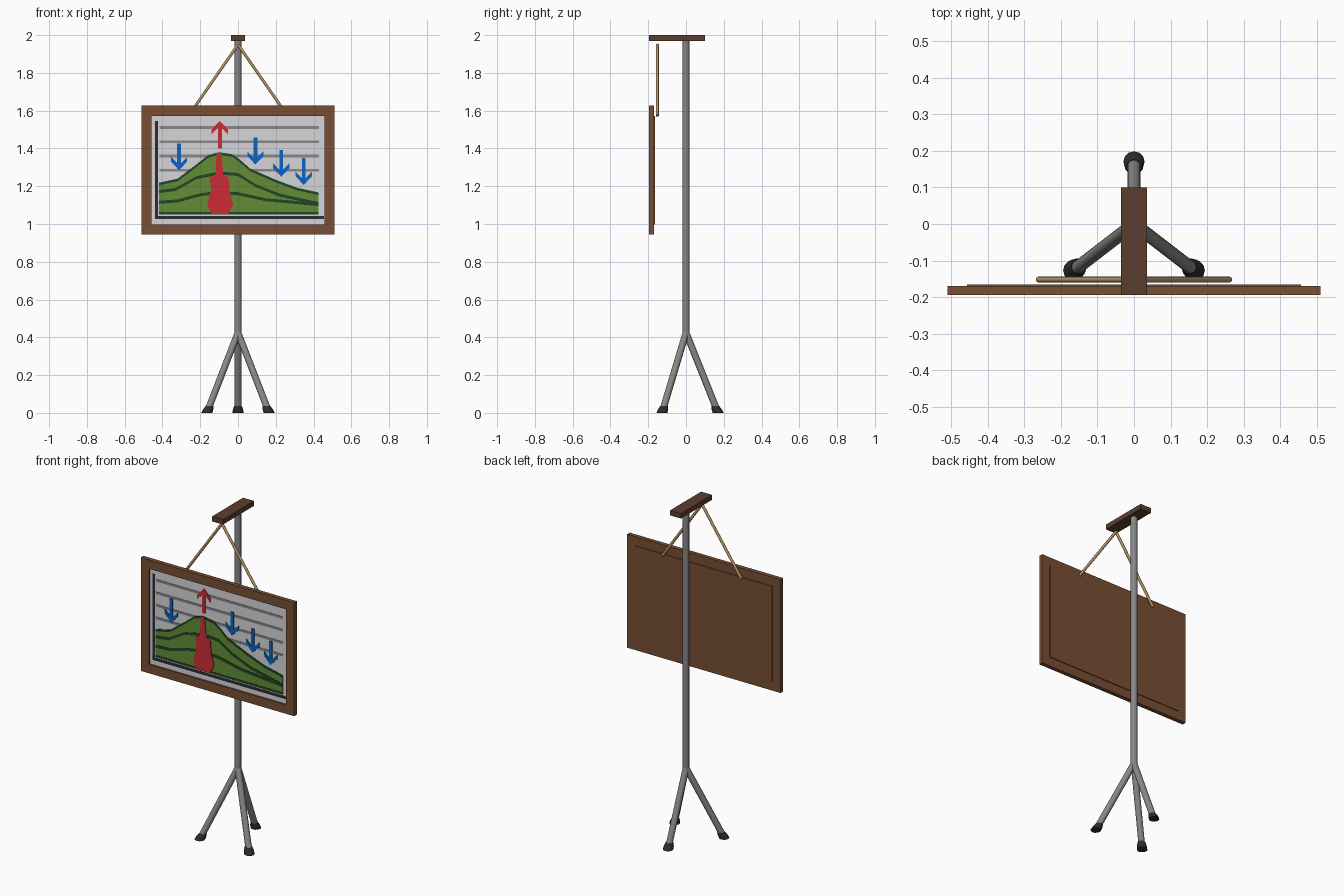
import bpy, bmesh, math
from mathutils import Vector

if "Cube" in bpy.data.objects:
    bpy.data.objects.remove(bpy.data.objects["Cube"])


def mat(name, hexcol):
    def lin(c):
        c /= 255
        return c / 12.92 if c <= 0.04045 else ((c + 0.055) / 1.055) ** 2.4
    m = bpy.data.materials.new(name)
    m.diffuse_color = [lin((hexcol >> s) & 255) for s in (16, 8, 0)] + [1]
    m.use_nodes = True
    m.node_tree.nodes["Principled BSDF"].inputs["Base Color"].default_value = m.diffuse_color
    return m


WOOD = mat("frame brown", 0x784F34)
DARKWOOD = mat("dark brown", 0x5C3D2E)
GREY = mat("metal grey", 0x888888)
BLACK = mat("near black", 0x2C2C2F)
ROPE = mat("rope tan", 0xB89765)
PAPER = mat("pale paper", 0xD6D6DA)
GREEN = mat("grass green", 0x628C35)
DKGREEN = mat("dark green", 0x1F4725)
RED = mat("magma red", 0xCC2B36)
BLUE = mat("arrow blue", 0x0B62C4)


def finish(name, bm, material, smooth=False):
    bmesh.ops.recalc_face_normals(bm, faces=bm.faces)
    me = bpy.data.meshes.new(name)
    if smooth:                       # round sides smooth, end caps flat
        for f in bm.faces:
            f.smooth = len(f.verts) == 4
        for e in bm.edges:
            e.smooth = all(f.smooth for f in e.link_faces)
    bm.to_mesh(me)
    bm.free()
    me.materials.append(material)
    ob = bpy.data.objects.new(name, me)
    bpy.context.collection.objects.link(ob)
    return ob


def box(name, lo, hi, material):
    bm = bmesh.new()
    bmesh.ops.create_cube(bm, size=1)
    for v in bm.verts:
        v.co = [(a + b) / 2 + c * (b - a) for a, b, c in zip(lo, hi, v.co)]
    return finish(name, bm, material)


def loft(name, rings, material):
    """Closed tube through rings of points."""
    bm = bmesh.new()
    loops = [[bm.verts.new(p) for p in r] for r in rings]
    n = len(loops[0])
    for a, b in zip(loops, loops[1:]):
        for i in range(n):
            bm.faces.new((a[i], a[(i + 1) % n], b[(i + 1) % n], b[i]))
    bm.faces.new(loops[0])
    bm.faces.new(loops[-1])
    return finish(name, bm, material, True)


def rod(name, a, b, r, material, n=16):
    a, b = Vector(a), Vector(b)
    q = (b - a).to_track_quat('Z', 'Y')
    circle = [q @ Vector((r * math.cos(t), r * math.sin(t), 0))
              for t in (math.tau * i / n for i in range(n))]
    return loft(name, [[p + c for c in circle] for p in (a, b)], material)


def plate(name, pts, y, material, depth=0.003):
    """Thin flat plate in the x-z plane with its front at y."""
    bm = bmesh.new()
    f = bm.faces.new([bm.verts.new((x, y, z)) for x, z in pts])
    r = bmesh.ops.extrude_face_region(bm, geom=[f])
    for v in r['geom']:
        if isinstance(v, bmesh.types.BMVert):
            v.co.y += depth
    return finish(name, bm, material)


def rect(name, x0, x1, z0, z1, y, material):
    return plate(name, [(x0, z0), (x1, z0), (x1, z1), (x0, z1)], y, material)


def band(name, pts, w, y, material):
    return plate(name, [(x, z + w) for x, z in pts] +
                 [(x, z - w) for x, z in reversed(pts)], y, material)


def arrow(name, x, tip, length, up, material):
    """Line arrow with two slanted barbs."""
    half = [(0.043, 0.045), (0.043, 0.070), (0.010, 0.037), (0.010, length)]
    pts = [(0, 0)] + half + [(-a, b) for a, b in reversed(half)]
    return plate(name, [(x + a, tip - up * b) for a, b in pts], -0.190, material, 0.007)


# Stand: pole, top arm, three splayed legs with rubber feet
rod("pole", (0, 0, 0.40), (0, 0, 1.975), 0.018, GREY)
box("top_arm", (-0.036, -0.195, 1.97), (0.036, 0.10, 2.0), DARKWOOD)
HUB = Vector((0, 0, 0.425))
for name, x, y in (("left", -0.165, -0.127), ("right", 0.165, -0.127), ("back", 0, 0.17)):
    foot = Vector((x, y, 0))
    rod(name + "_leg", HUB, foot.lerp(HUB, 0.03), 0.018, GREY)
    rings = []
    for t, r in ((0, 0.029), (0.045, 0.027), (0.085, 0.021)):
        c = foot.lerp(HUB, t)
        rings.append([c + Vector((r * math.cos(a), r * math.sin(a), 0))
                      for a in (math.tau * i / 12 for i in range(12))])
    loft(name + "_foot", rings, BLACK)

# Hanging ropes
for name, s in (("left", -1), ("right", 1)):
    rod(name + "_rope", (0, -0.152, 1.95), (s * 0.262, -0.152, 1.573), 0.008, ROPE, 10)

# Wooden frame ring with raised backing
bm = bmesh.new()
rings = []
for y, hx, z0, z1 in ((-0.195, 0.51, 0.945, 1.627), (-0.195, 0.457, 0.998, 1.573),
                      (-0.17, 0.457, 0.998, 1.573), (-0.17, 0.51, 0.945, 1.627)):
    rings.append([bm.verts.new((x, y, z)) for x, z in
                  ((-hx, z0), (hx, z0), (hx, z1), (-hx, z1))])
for k in range(4):
    a, b = rings[k], rings[(k + 1) % 4]
    for i in range(4):
        bm.faces.new((a[i], a[(i + 1) % 4], b[(i + 1) % 4], b[i]))
finish("frame", bm, WOOD)
box("backing", (-0.457, -0.18, 0.998), (0.457, -0.165, 1.573), WOOD)
box("paper", (-0.457, -0.184, 0.998), (0.457, -0.179, 1.573), PAPER)

# Chart axes and ruled lines
rect("vertical_axis", -0.439, -0.423, 1.027, 1.545, -0.186, BLACK)
rect("horizontal_axis", -0.439, 0.455, 1.027, 1.043, -0.1862, BLACK)
for i in range(4):
    z = 1.511 - i * 0.0755
    rect(f"ruled_line_{i + 1}", -0.415, 0.428, z - 0.007, z + 0.007, -0.186, GREY)

# Hill cross-section with dark strata
ridge = [(-0.417, 1.212), (-0.32, 1.233), (-0.227, 1.303), (-0.158, 1.358), (-0.10, 1.373),
         (-0.03, 1.362), (0.01, 1.334), (0.063, 1.287), (0.195, 1.229), (0.31, 1.186),
         (0.427, 1.16)]
plate("hill", ridge + [(0.427, 1.053), (-0.417, 1.053)], -0.188, GREEN, 0.005)
band("ridge_line", ridge, 0.007, -0.190, DKGREEN)
band("upper_stratum", [(-0.417, 1.172), (-0.33, 1.183), (-0.22, 1.245), (-0.10, 1.270),
                       (0.0, 1.262), (0.09, 1.205), (0.22, 1.153), (0.427, 1.108)],
     0.008, -0.190, DKGREEN)
band("lower_stratum", [(-0.417, 1.115), (-0.32, 1.122), (-0.20, 1.155), (-0.10, 1.167),
                       (0.0, 1.160), (0.15, 1.128), (0.427, 1.103)], 0.008, -0.1902, DKGREEN)
band("base_line", [(-0.417, 1.057), (0.427, 1.057)], 0.006, -0.190, DKGREEN)

# Magma chamber with narrow vent
plate("magma", [(-0.114, 1.377), (-0.088, 1.377), (-0.078, 1.262), (-0.050, 1.247),
                (-0.045, 1.18), (-0.026, 1.103), (-0.050, 1.053), (-0.140, 1.053),
                (-0.163, 1.103), (-0.142, 1.18), (-0.150, 1.247), (-0.118, 1.262)],
      -0.192, RED, 0.006)

# Rising and falling arrows
arrow("rising_arrow", -0.096, 1.546, 0.146, 1, RED)
for i, (x, tip) in enumerate(((-0.312, 1.285), (0.092, 1.315), (0.229, 1.250), (0.348, 1.207))):
    arrow(f"falling_arrow_{i + 1}", x, tip, 0.142, -1, BLUE)
